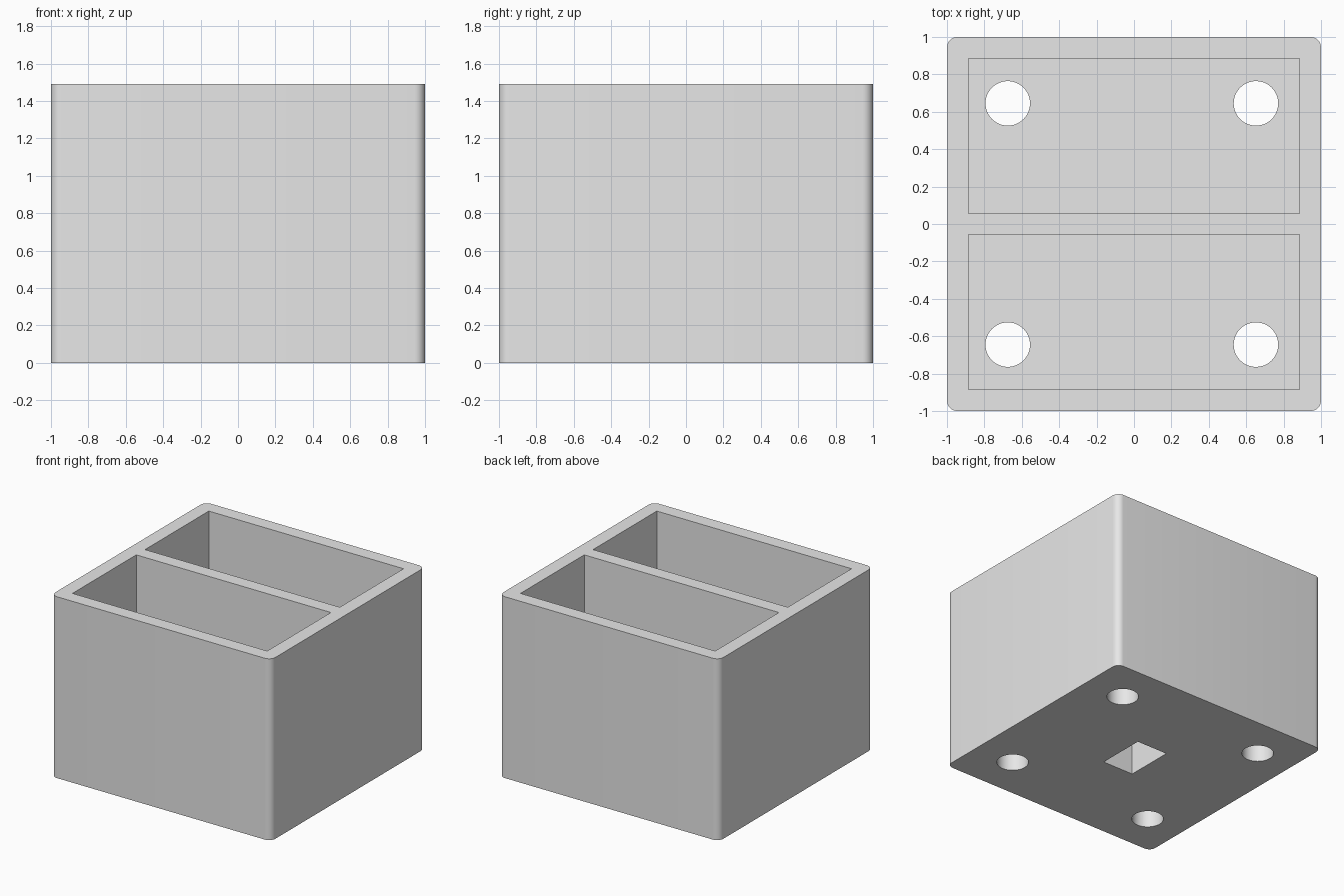
import bpy
import math

FLOOR, HEIGHT = 0.4, 1.49      # compartment floor and overall height
WALL = 0.885                   # inner face of the outer walls
DIVIDER = 0.057                # half thickness of the divider

old = bpy.data.objects.get("Cube")
if old:
    bpy.data.objects.remove(old, do_unlink=True)

grey = bpy.data.materials.new("light grey")
grey.use_nodes = True
colour = (0.8, 0.8, 0.8, 1)
grey.diffuse_color = colour
grey.node_tree.nodes["Principled BSDF"].inputs["Base Color"].default_value = colour


def box(name, x, y, z):
    """Box spanning the given (low, high) ranges."""
    spans = (x, y, z)
    bpy.ops.mesh.primitive_cube_add(size=1, location=[sum(s) / 2 for s in spans])
    obj = bpy.context.object
    obj.name = name
    obj.scale = [s[1] - s[0] for s in spans]
    bpy.ops.object.transform_apply(location=True, rotation=False, scale=True)
    obj.data.materials.append(grey)
    return obj


def apply(obj, mod):
    bpy.context.view_layer.objects.active = obj
    bpy.ops.object.modifier_apply(modifier=mod.name)


def cut(obj, cutter):
    """Subtract the cutter and discard it."""
    cutter.hide_render = True
    mod = obj.modifiers.new("cut", 'BOOLEAN')
    mod.operation = 'DIFFERENCE'
    mod.solver = 'EXACT'
    mod.object = cutter
    apply(obj, mod)
    bpy.data.objects.remove(cutter, do_unlink=True)


# Body with rounded upright edges
body = box("divided_box", (-1, 1), (-1, 1), (0, HEIGHT))
weights = body.data.attributes.new("bevel_weight_edge", 'FLOAT', 'EDGE')
for edge in body.data.edges:
    a, b = (body.data.vertices[i].co for i in edge.vertices)
    weights.data[edge.index].value = float(abs(a.z - b.z) > 1)
bevel = body.modifiers.new("round", 'BEVEL')
bevel.limit_method = 'WEIGHT'
bevel.width = 0.057
bevel.segments = 8
apply(body, bevel)

# Two open compartments either side of the divider
for side in (-1, 1):
    y = sorted((side * DIVIDER, side * WALL))
    cut(body, box("compartment_cutter", (-WALL, WALL), y, (FLOOR, HEIGHT + 0.2)))

# Rectangular pocket in the underside
cut(body, box("pocket_cutter", (-0.15, 0.13), (-0.2, 0.2), (-0.2, 0.29)))

# Four round holes through the floor
for x in (-0.675, 0.652):
    for y in (-0.645, 0.645):
        bpy.ops.mesh.primitive_cylinder_add(vertices=48, radius=0.119, depth=1,
                                            location=(x, y, 0.1))
        hole = bpy.context.object
        hole.data.materials.append(grey)
        cut(body, hole)

# Smooth the rounded corners and hole walls only
bpy.ops.object.select_all(action='DESELECT')
body.select_set(True)
bpy.context.view_layer.objects.active = body
bpy.ops.object.shade_smooth_by_angle(angle=math.radians(30))
